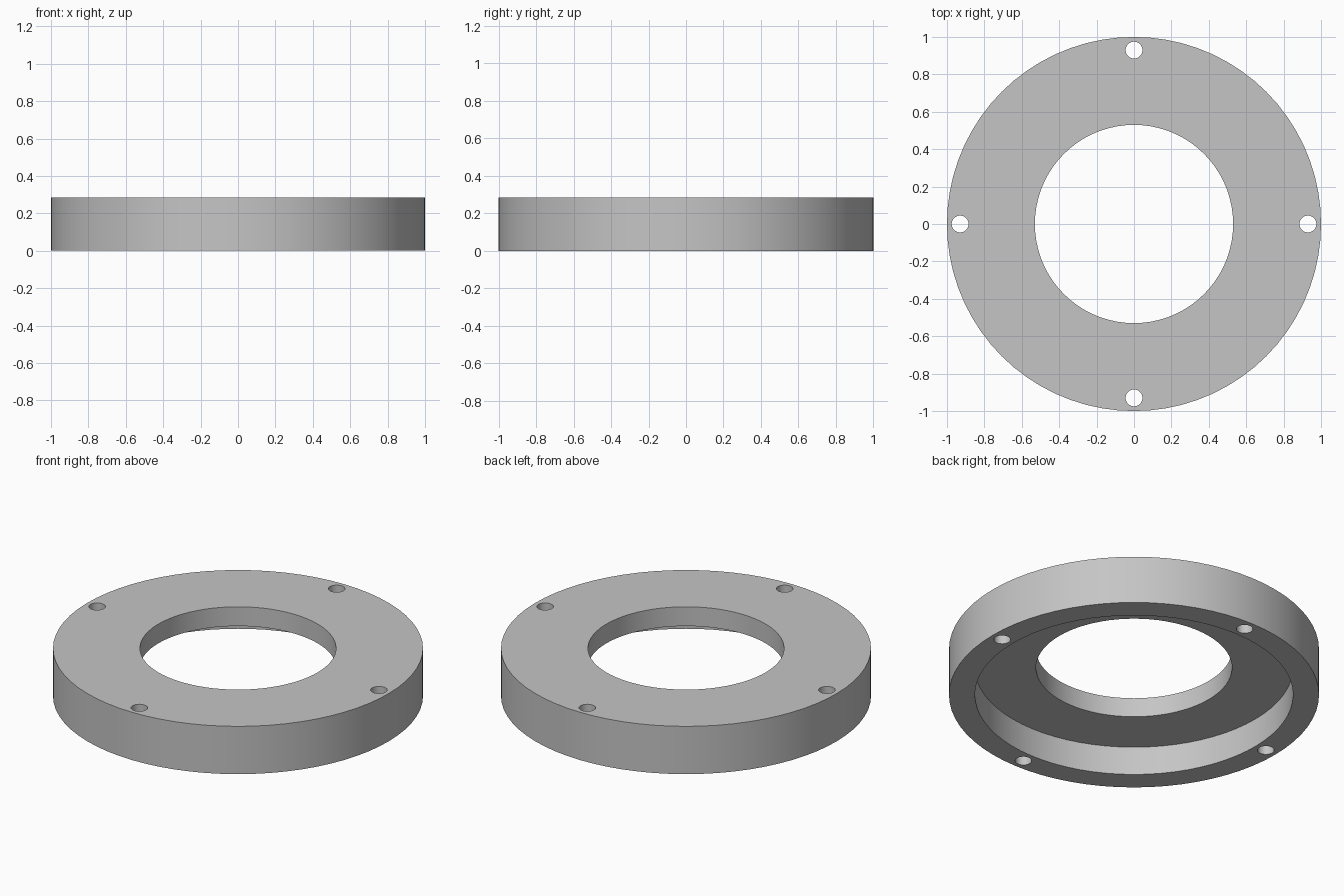
import bpy, bmesh, math

cube = bpy.data.objects.get("Cube")
if cube:
    bpy.data.objects.remove(cube, do_unlink=True)

HEIGHT, RECESS = 0.285, 0.17
OUTER, RECESS_R, BORE = 1.0, 0.86, 0.53
BOLT_CIRCLE, BOLT_R = 0.93, 0.045
SIDES = 72

grey = bpy.data.materials.new("plain grey")
colour = (0.56, 0.56, 0.56, 1)
grey.diffuse_color = colour
grey.use_nodes = True
grey.node_tree.nodes["Principled BSDF"].inputs["Base Color"].default_value = colour


def add_object(name, bm):
    mesh = bpy.data.meshes.new(name)
    bmesh.ops.recalc_face_normals(bm, faces=bm.faces)
    bm.to_mesh(mesh)
    bm.free()
    mesh.materials.append(grey)
    obj = bpy.data.objects.new(name, mesh)
    bpy.context.collection.objects.link(obj)
    return obj


# Flange ring: stepped cross-section turned about z
profile = [(OUTER, 0), (OUTER, HEIGHT), (BORE, HEIGHT),
           (BORE, RECESS), (RECESS_R, RECESS), (RECESS_R, 0)]
bm = bmesh.new()
verts = [bm.verts.new((r, 0, z)) for r, z in profile]
edges = [bm.edges.new((v, verts[i - 1])) for i, v in enumerate(verts)]
bmesh.ops.spin(bm, geom=verts + edges, cent=(0, 0, 0), axis=(0, 0, 1),
               angle=math.tau, steps=SIDES, use_merge=True)
bmesh.ops.remove_doubles(bm, verts=bm.verts, dist=1e-5)
ring = add_object("flange_ring", bm)

# Four bolt holes through the rim
bm = bmesh.new()
for k in range(4):
    a = k * math.pi / 2
    made = bmesh.ops.create_cone(bm, cap_ends=True, segments=32, radius1=BOLT_R,
                                 radius2=BOLT_R, depth=1)
    bmesh.ops.translate(bm, verts=made["verts"],
                        vec=(BOLT_CIRCLE * math.cos(a), BOLT_CIRCLE * math.sin(a), HEIGHT / 2))
cutter = add_object("bolt_hole_cutter", bm)
cutter.hide_render = True
cutter.hide_set(True)

holes = ring.modifiers.new("bolt holes", "BOOLEAN")
holes.operation = "DIFFERENCE"
holes.solver = "EXACT"
holes.object = cutter

# Apply the holes, then drop the cutter
bpy.ops.object.select_all(action="DESELECT")
bpy.context.view_layer.objects.active = ring
ring.select_set(True)
bpy.ops.object.modifier_apply(modifier=holes.name)
bpy.data.objects.remove(cutter, do_unlink=True)
bpy.ops.object.shade_smooth_by_angle(angle=math.radians(30))
